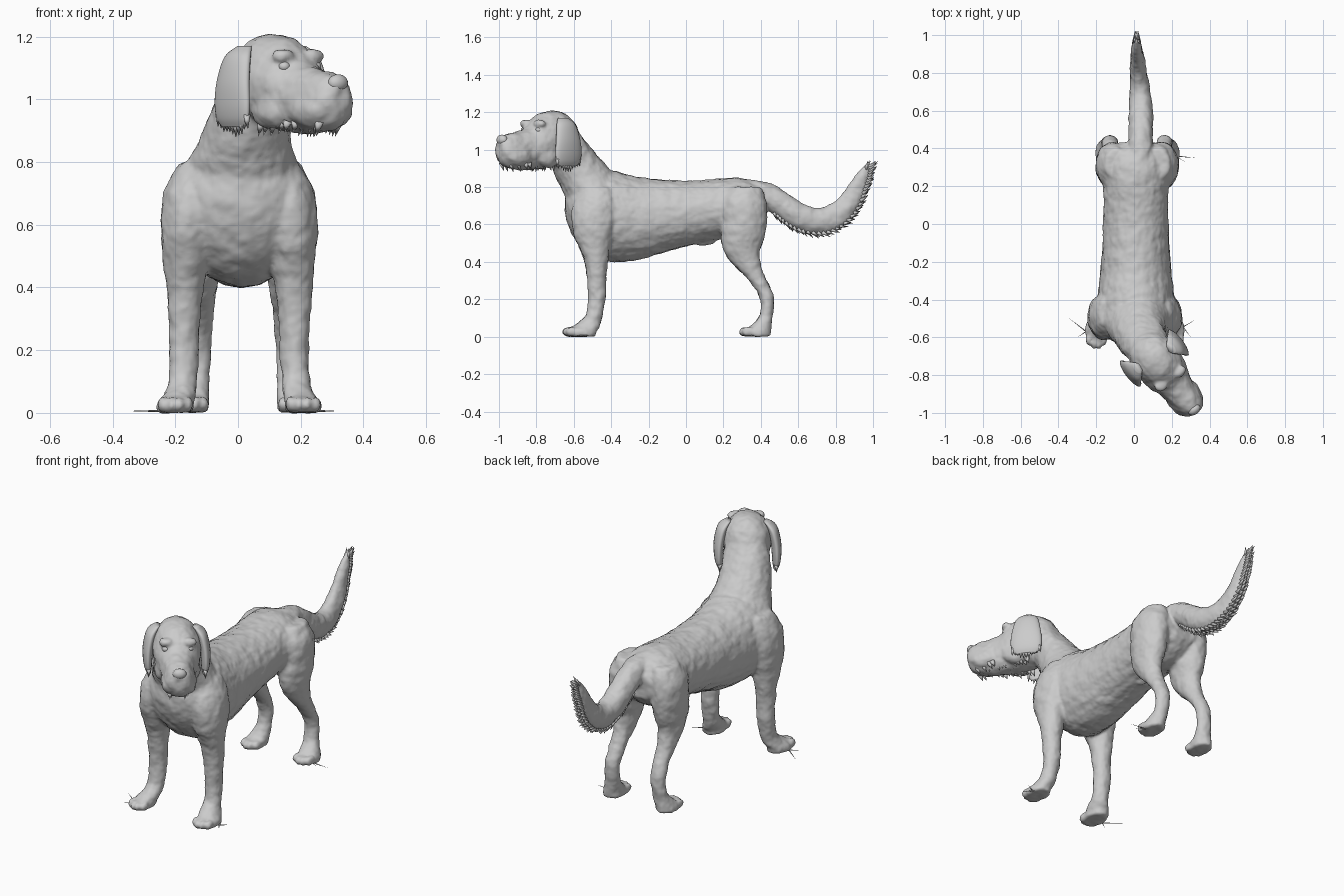
import bpy, bmesh, math, random
from mathutils import Vector, Matrix

random.seed(4)
X, Y, Z = Vector((1, 0, 0)), Vector((0, 1, 0)), Vector((0, 0, 1))

# Head frame: turned towards +x
HEAD = Vector((.10, -.70, 0))
FWD = Vector((.61, -.79, 0)).normalized()
LAT = Vector((.79, .61, 0)).normalized()
YAW = math.atan2(LAT.y, LAT.x)


def hp(f, l, z):
    return HEAD + FWD * f + LAT * l + Z * z


def resample(secs, steps=5):
    """Catmull-Rom through rows of (x, y, z, radius_u, radius_v)."""
    p = [Vector(s) for s in secs]
    p = [p[0]] + p + [p[-1]]
    out = []
    for i in range(1, len(p) - 2):
        a, b, c, d = p[i - 1:i + 3]
        for k in range(steps):
            t = k / steps
            out.append((b * 2 + (c - a) * t + (a * 2 - b * 5 + c * 4 - d) * t * t
                        + (b * 3 - a - c * 3 + d) * t ** 3) * .5)
    return out + [p[-2]]


def loft(bm, secs, u, v=None, n=24):
    pts = resample(secs)
    rings = []
    for i, p in enumerate(pts):
        c = Vector(p[:3])
        t = Vector(pts[min(i + 1, len(pts) - 1)][:3]) - Vector(pts[max(i - 1, 0)][:3])
        w = v if v else t.cross(u).normalized()
        a, b = max(p[3], .003), max(p[4], .003)
        rings.append([bm.verts.new(c + u * a * math.cos(q) + w * b * math.sin(q))
                      for q in (2 * math.pi * k / n for k in range(n))])
    for r, s in zip(rings, rings[1:]):
        for k in range(n):
            bm.faces.new((r[k], r[(k + 1) % n], s[(k + 1) % n], s[k]))
    bm.faces.new(rings[0][::-1])
    bm.faces.new(rings[-1])


def ball(bm, p, r, yaw=0):
    m = Matrix.Translation(p) @ Matrix.Rotation(yaw, 4, 'Z') @ Matrix.Diagonal((*r, 1))
    bmesh.ops.create_uvsphere(bm, u_segments=16, v_segments=10, radius=1, matrix=m)


def spike(bm, p, d, r, l):
    d = d.normalized()
    m = Matrix.Translation(p + d * l / 2) @ d.to_track_quat('Z', 'Y').to_matrix().to_4x4()
    bmesh.ops.create_cone(bm, cap_ends=True, segments=6, radius1=r, radius2=0, depth=l, matrix=m)


def finish(bm, name):
    bmesh.ops.recalc_face_normals(bm, faces=bm.faces)
    for f in bm.faces:
        f.smooth = True
    me = bpy.data.meshes.new(name)
    bm.to_mesh(me)
    bm.free()
    ob = bpy.data.objects.new(name, me)
    bpy.context.collection.objects.link(ob)
    return ob


# Torso: (y, top, bottom, half width)
bm = bmesh.new()
torso = [(-.645, .77, .65, .05), (-.62, .81, .57, .12), (-.57, .86, .49, .185),
         (-.50, .885, .43, .215), (-.40, .89, .40, .205), (-.25, .853, .412, .188),
         (-.10, .838, .455, .178), (.05, .834, .495, .172), (.18, .845, .52, .172),
         (.28, .848, .52, .18), (.37, .825, .56, .165), (.43, .76, .62, .10)]
loft(bm, [(.01, y, (t + b) / 2, w, (t - b) / 2) for y, t, b, w in torso], X, Z)

# Neck
loft(bm, [(.01, -.44, .68, .19, .18), (.012, -.485, .78, .178, .175), (.022, -.545, .87, .145, .158),
          (.04, -.60, .96, .127, .135), (.07, -.645, 1.05, .118, .105), (.085, -.67, 1.12, .09, .075)], X, Y)

# Head and muzzle: (forward, top, bottom, half width)
head = [(-.12, 1.12, 1.0, .05), (-.075, 1.18, .95, .10), (0, 1.208, .92, .128), (.08, 1.198, .90, .124),
        (.14, 1.165, .895, .112), (.19, 1.118, .89, .094), (.25, 1.097, .892, .084),
        (.31, 1.085, .90, .078), (.355, 1.07, .925, .06), (.377, 1.045, .97, .03)]
loft(bm, [(*hp(f, 0, (t + b) / 2), w, (t - b) / 2) for f, t, b, w in head], LAT, Z)
for s in (-1, 1):
    ball(bm, hp(.15, s * .06, 1.138), (.04, .03, .022), YAW)     # brow
    ball(bm, hp(.27, s * .042, .965), (.05, .09, .055), YAW)     # moustache
    ball(bm, hp(.10, s * .07, .965), (.05, .08, .06), YAW)       # cheek

# Legs, mirrored left and right
front = [(.14, -.47, .80, .05, .08), (.155, -.485, .70, .085, .12), (.165, -.495, .58, .085, .115),
         (.17, -.488, .47, .07, .08), (.174, -.48, .40, .06, .062), (.176, -.478, .30, .05, .05),
         (.177, -.476, .20, .046, .047), (.18, -.493, .11, .045, .045), (.19, -.53, .06, .05, .07),
         (.203, -.56, .03, .058, .082), (.204, -.56, .002, .056, .078)]
hind = [(.11, .32, .80, .06, .08), (.125, .31, .72, .088, .12), (.132, .31, .62, .088, .122),
        (.135, .302, .53, .078, .116), (.137, .30, .45, .062, .094), (.138, .325, .39, .053, .075),
        (.14, .367, .325, .046, .052), (.142, .404, .27, .043, .043), (.144, .431, .21, .042, .037),
        (.148, .433, .14, .041, .034), (.152, .42, .09, .043, .04), (.16, .395, .05, .052, .06),
        (.166, .378, .025, .057, .075), (.167, .378, .002, .054, .072)]
for s in (-1, 1):
    for secs, cx in ((front, .004), (hind, .017)):
        loft(bm, [(cx + s * x, y, z, a, b) for x, y, z, a, b in secs], X, Y)
        px, py = secs[-1][0], secs[-1][1] - secs[-1][4]
        for k, dy in ((-1.5, .025), (-.5, .008), (.5, .008), (1.5, .025)):   # toes
            ball(bm, Vector((cx + s * px + k * .027, py + dy, .026)), (.016, .032, .025))

# Sheath under the belly
ball(bm, Vector((.01, .09, .51)), (.022, .07, .025))

# Tail
tail = [(.03, .33, .77, .07, .07), (.035, .43, .755, .064, .068), (.036, .52, .70, .064, .068),
        (.037, .60, .645, .064, .072), (.032, .70, .617, .055, .07), (.025, .79, .64, .046, .068),
        (.018, .868, .71, .038, .06), (.014, .915, .80, .03, .046), (.014, .95, .87, .022, .032),
        (.014, .972, .92, .01, .012)]
loft(bm, tail, X)

# Fuse everything into one coat with soft lumps
body = finish(bm, "dog_body")
mod = body.modifiers.new("fuse", 'REMESH')
mod.mode, mod.voxel_size, mod.use_smooth_shade = 'VOXEL', .009, True
mod = body.modifiers.new("soften", 'SMOOTH')
mod.factor, mod.iterations = .5, 5
coat = bpy.data.textures.new("coat", 'CLOUDS')
coat.noise_scale = .05
mod = body.modifiers.new("coat", 'DISPLACE')
mod.texture, mod.strength, mod.mid_level = coat, .012, .45

# Ears: hanging flaps with ragged lower edge
ear = [(.10, 1.17, .03, .018), (.128, 1.135, .06, .026), (.146, 1.06, .078, .027),
       (.15, .99, .086, .025), (.148, .94, .08, .02), (.144, .912, .06, .012)]
fur = bmesh.new()
for s, f, name in ((-1, 0, "left_ear"), (1, .025, "right_ear")):
    bm = bmesh.new()
    loft(bm, [(*hp(f, s * l, z), a, b) for l, z, a, b in ear], FWD, LAT)
    finish(bm, name)
    for i in range(11):
        k = (i - 5) / 5
        spike(fur, hp(f + k * .07, s * .147, .93 + .02 * k * k), Vector((0, 0, -1)) + FWD * k * .2,
              .014, random.uniform(.035, .055))

# Beard tufts
for i in range(16):
    f = .04 + i * .019
    for s in (-1, 1):
        w = .075 if f < .27 else .05
        spike(fur, hp(f, s * random.uniform(.3, 1) * w, .93), Vector((0, 0, -1)) - FWD * .4,
              .016, random.uniform(.035, .055))

# Tail fringe
pts = resample(tail)
for i in range(9, len(pts) - 1):
    c = Vector(pts[i][:3])
    t = (Vector(pts[i + 1][:3]) - c).normalized()
    n = t.cross(X)
    for k in (-.5, 0, .5):
        spike(fur, c + n * pts[i][4] * .85 + X * k * pts[i][3], t + n * random.uniform(.4, .8),
              .011, random.uniform(.035, .055))
for k in (-1, 0, 1):
    spike(fur, Vector((.014 + k * .006, .962, .895)), Vector((k * .2, .4 - k * .15, 1)), .012, .052)

# Stray hairs around the paws
for x, y, x2, y2 in ((-.24, -.58, -.355, -.49), (-.24, -.56, -.30, -.60), (.25, -.55, .32, -.51),
                     (.25, -.53, .30, -.60), (.22, .36, .325, .35), (.20, .37, .27, .33)):
    d = Vector((x2 - x, y2 - y, 0))
    spike(fur, Vector((x, y, .006)), d, .004, d.length)
finish(fur, "fur_tufts")

# Nose and eyes
bm = bmesh.new()
ball(bm, hp(.358, 0, 1.052), (.036, .026, .028), YAW)
finish(bm, "nose")
bm = bmesh.new()
for s in (-1, 1):
    ball(bm, hp(.158, s * .062, 1.105), (.02, .02, .017), YAW)
finish(bm, "eyes")
